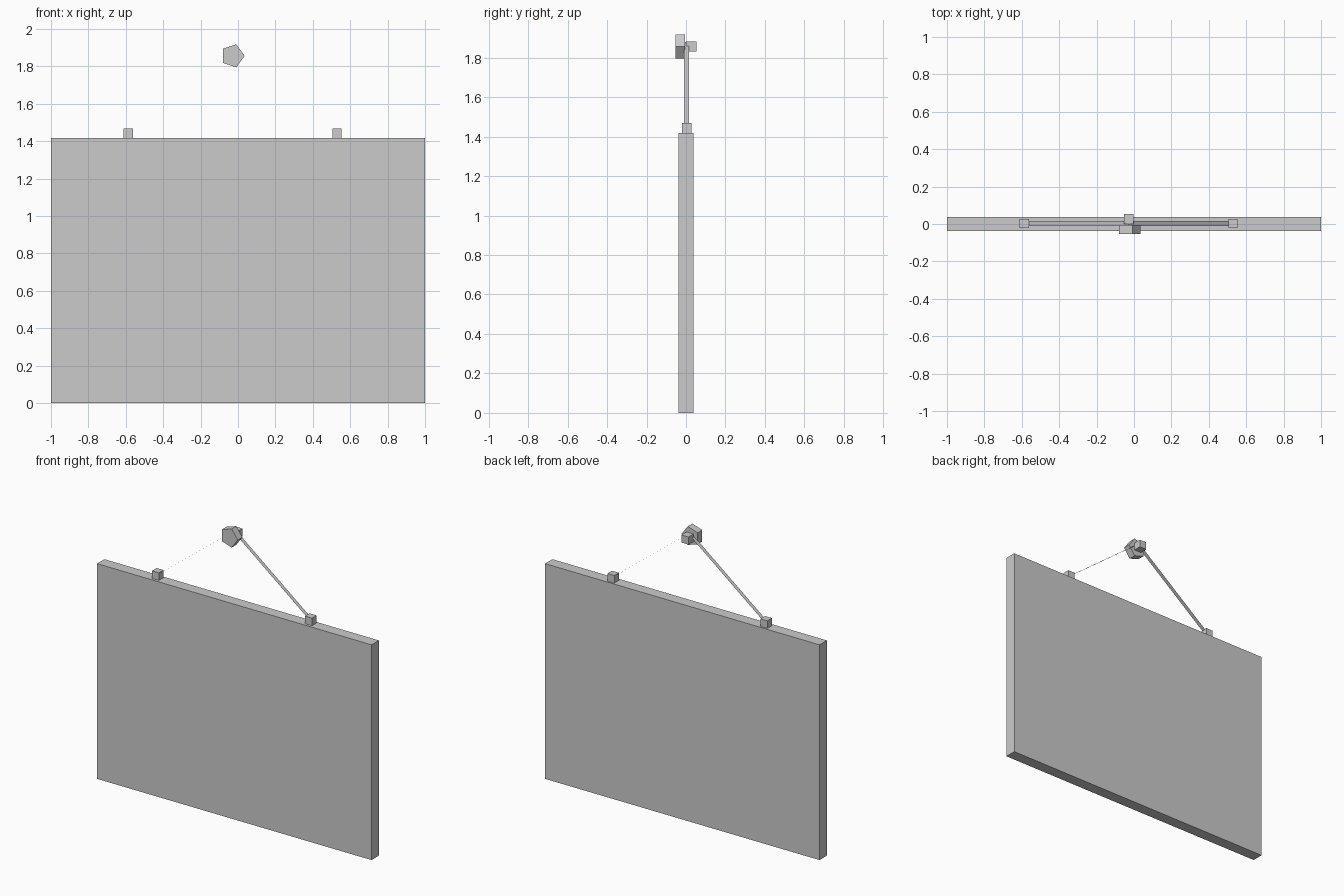
import bpy
import math

if "Cube" in bpy.data.objects:
    bpy.data.objects.remove(bpy.data.objects["Cube"])

CX = -0.029      # hanging line of the peg
SPREAD = 0.558   # hook distance from the peg
Y = 0.003        # depth centre of hooks and cord


def box(name, centre, size):
    bpy.ops.mesh.primitive_cube_add(size=1, location=centre)
    ob = bpy.context.object
    ob.name = name
    ob.scale = size
    bpy.ops.object.transform_apply(location=False, rotation=False, scale=True)
    return ob


# board
box("board", (0, 0, 0.709), (2.0, 0.076, 1.418))

# peg: square shank behind, five-sided head in front
box("peg_shank", (CX, 0.027, 1.856), (0.051, 0.052, 0.05))
bpy.ops.mesh.primitive_cylinder_add(
    vertices=5, radius=0.0645, depth=0.048, location=(0, 0, 0))
head = bpy.context.object
head.name = "peg_head"
# stand the pentagon upright with one corner towards +x
for v in head.data.vertices:
    x, y, z = v.co
    v.co = (y, z, -x)
head.data.flip_normals() if head.data.polygons[0].normal.dot(
    head.data.polygons[0].center) < 0 else None
head.location = (CX, -0.029, 1.856)

# hooks and flat hanging cord, one pair each side
for side, label in ((-1, "left"), (1, "right")):
    hx = CX + side * SPREAD
    box(label + "_hook", (hx, Y, 1.443), (0.05, 0.048, 0.05))
    w = 0.013
    low, high = (hx, 1.443), (CX, 1.88)
    pts = [(x, Y + s * w, z) for (x, z), s in
           ((low, -1), (low, 1), (high, 1), (high, -1))]
    face = (0, 1, 2, 3) if side > 0 else (3, 2, 1, 0)
    mesh = bpy.data.meshes.new(label + "_cord")
    mesh.from_pydata(pts, [], [face])
    mesh.update()
    cord = bpy.data.objects.new(label + "_cord", mesh)
    bpy.context.collection.objects.link(cord)
